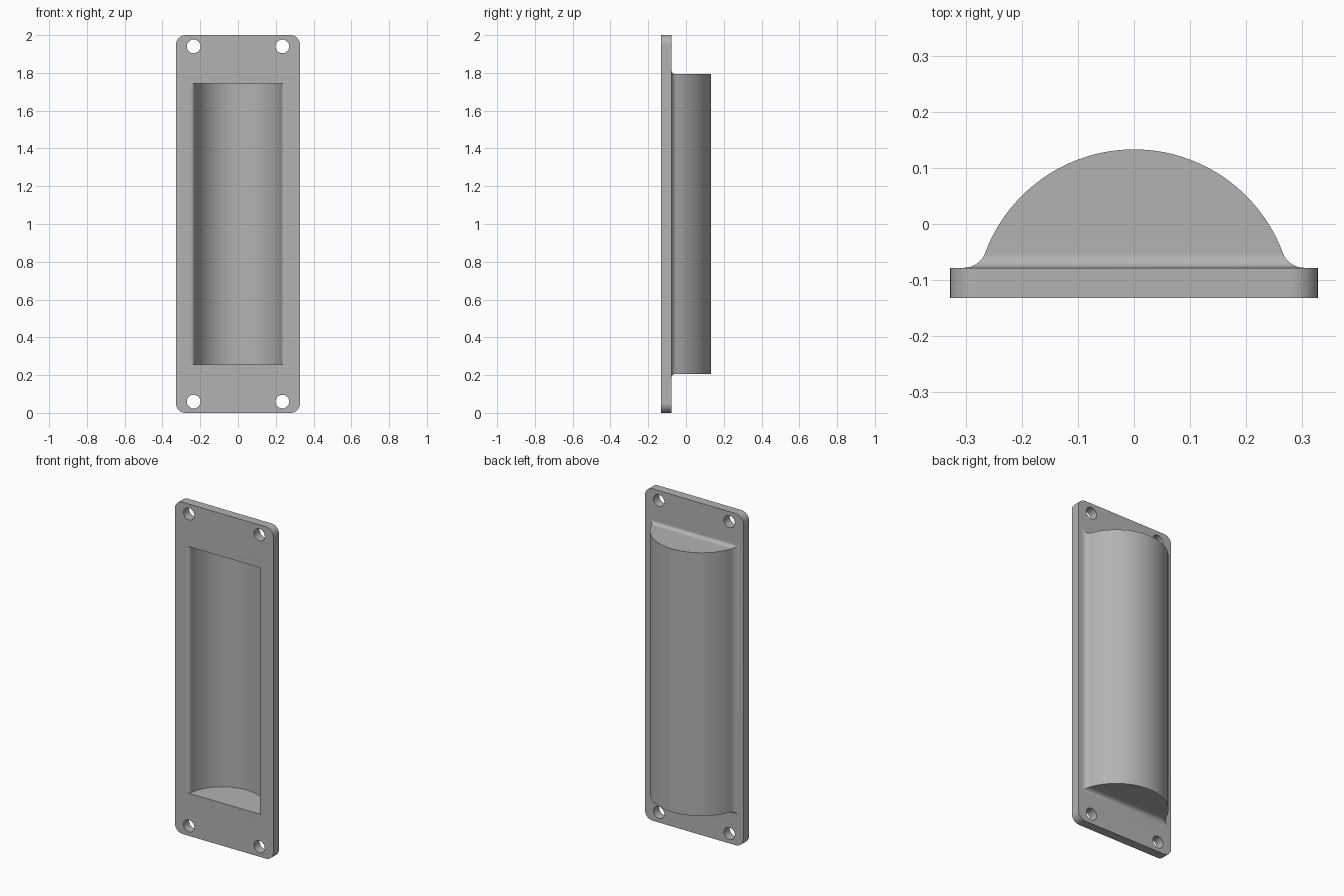
import bpy, bmesh
from math import sin, cos, pi, sqrt, atan2, radians

old = bpy.data.objects.get("Cube")
if old:
    bpy.data.objects.remove(old, do_unlink=True)

W, FRONT, BACK = 0.328, -0.132, -0.078    # plate half width, front and back planes
AXIS_Y, R_OUT, R_IN = -0.15, 0.283, 0.233  # trough cylinder
END_R, HALF_LEN = 0.025, 0.793

metal = bpy.data.materials.new("satin grey")
metal.use_nodes = True
grey = (0.45, 0.45, 0.45, 1)
metal.diffuse_color = grey
metal.node_tree.nodes["Principled BSDF"].inputs["Base Color"].default_value = grey


def make(name, bm):
    bmesh.ops.remove_doubles(bm, verts=bm.verts, dist=1e-5)
    bmesh.ops.recalc_face_normals(bm, faces=bm.faces)
    mesh = bpy.data.meshes.new(name)
    bm.to_mesh(mesh)
    bm.free()
    mesh.materials.append(metal)
    ob = bpy.data.objects.new(name, mesh)
    bpy.context.collection.objects.link(ob)
    return ob


def half_profile(radius, fillet, plane, steps=24):
    """(x, y) points: fillet flaring out onto a plane, then arc up to the crown."""
    dy = plane + fillet - AXIS_Y
    fx = sqrt((radius + fillet) ** 2 - dy * dy)
    a = atan2(dy, fx)
    pts = []
    for i in range(10):
        t = -pi / 2 - (pi / 2 - a) * i / 9
        pts.append((fx + fillet * cos(t), plane + fillet + fillet * sin(t)))
    for i in range(1, steps + 1):
        t = a + (pi / 2 - a) * i / steps
        pts.append((radius * cos(t), AXIS_Y + radius * sin(t)))
    return pts


def stack(name, rings):
    """Solid from (half width, y, half length) rectangles stacked along y."""
    bm = bmesh.new()
    loops = [[bm.verts.new((sx * w, y, 1 + sz * h))
              for sx, sz in ((-1, -1), (1, -1), (1, 1), (-1, 1))] for w, y, h in rings]
    bm.faces.new(loops[0])
    for a, b in zip(loops, loops[1:]):
        for k in range(4):
            bm.faces.new((a[k], a[k - 1], b[k - 1], b[k]))
    return make(name, bm)


def prism(name, pts, y0, y1):
    bm = bmesh.new()
    face = bm.faces.new([bm.verts.new((x, y0, z)) for x, z in pts])
    ext = bmesh.ops.extrude_face_region(bm, geom=[face])["geom"]
    bmesh.ops.translate(bm, vec=(0, y1 - y0, 0),
                        verts=[v for v in ext if isinstance(v, bmesh.types.BMVert)])
    return make(name, bm)


def circle(cx, cz, r, n):
    return [(cx + r * cos(2 * pi * i / n), cz + r * sin(2 * pi * i / n)) for i in range(n)]


def end_length(y):
    d = max(0, BACK + END_R - y)
    return HALF_LEN + END_R - sqrt(max(0, END_R ** 2 - d * d))


# Plate with rounded corners
outline = []
for k, (sx, sz) in enumerate(((1, 1), (-1, 1), (-1, -1), (1, -1))):
    for i in range(9):
        t = pi / 2 * (k + i / 8)
        outline.append((sx * (W - 0.05) + 0.05 * cos(t), 1 + sz * 0.95 + 0.05 * sin(t)))
plate = prism("flush_pull_plate", outline, FRONT, BACK)

# Rounded back housing, flared into the plate
prof = half_profile(R_OUT, 0.04, BACK)
rings = [(x, y, end_length(y)) for x, y in prof]
rings.insert(0, (rings[0][0], BACK - 0.02, rings[0][2]))
housing = stack("housing", rings)

# Finger recess with softened long edges, and screw holes
prof = half_profile(R_IN, 0.02, FRONT)
prof.insert(0, (prof[0][0], FRONT - 0.05))
cutters = [stack("recess_cutter", [(x, y, 0.743) for x, y in prof])]
for sx in (-1, 1):
    for z in (0.06, 1.94):
        cutters.append(prism("screw_hole_cutter", circle(sx * 0.235, z, 0.036, 32), -0.3, 0.1))

for ob, op in [(housing, "UNION")] + [(c, "DIFFERENCE") for c in cutters]:
    ob.hide_render = True
    mod = plate.modifiers.new(ob.name, "BOOLEAN")
    mod.operation, mod.object, mod.solver = op, ob, "EXACT"

# Bake the cuts, then drop the helpers
bpy.context.view_layer.update()
baked = bpy.data.meshes.new_from_object(
    plate.evaluated_get(bpy.context.evaluated_depsgraph_get()))
plate.modifiers.clear()
plate.data = baked
for ob in [housing] + cutters:
    bpy.data.objects.remove(ob, do_unlink=True)

# Smooth curves, crisp edges, flat plate faces
bpy.ops.object.select_all(action="DESELECT")
plate.select_set(True)
bpy.context.view_layer.objects.active = plate
bpy.ops.object.shade_smooth_by_angle(angle=radians(30))
wn = plate.modifiers.new("weighted_normals", "WEIGHTED_NORMAL")
wn.keep_sharp = True
